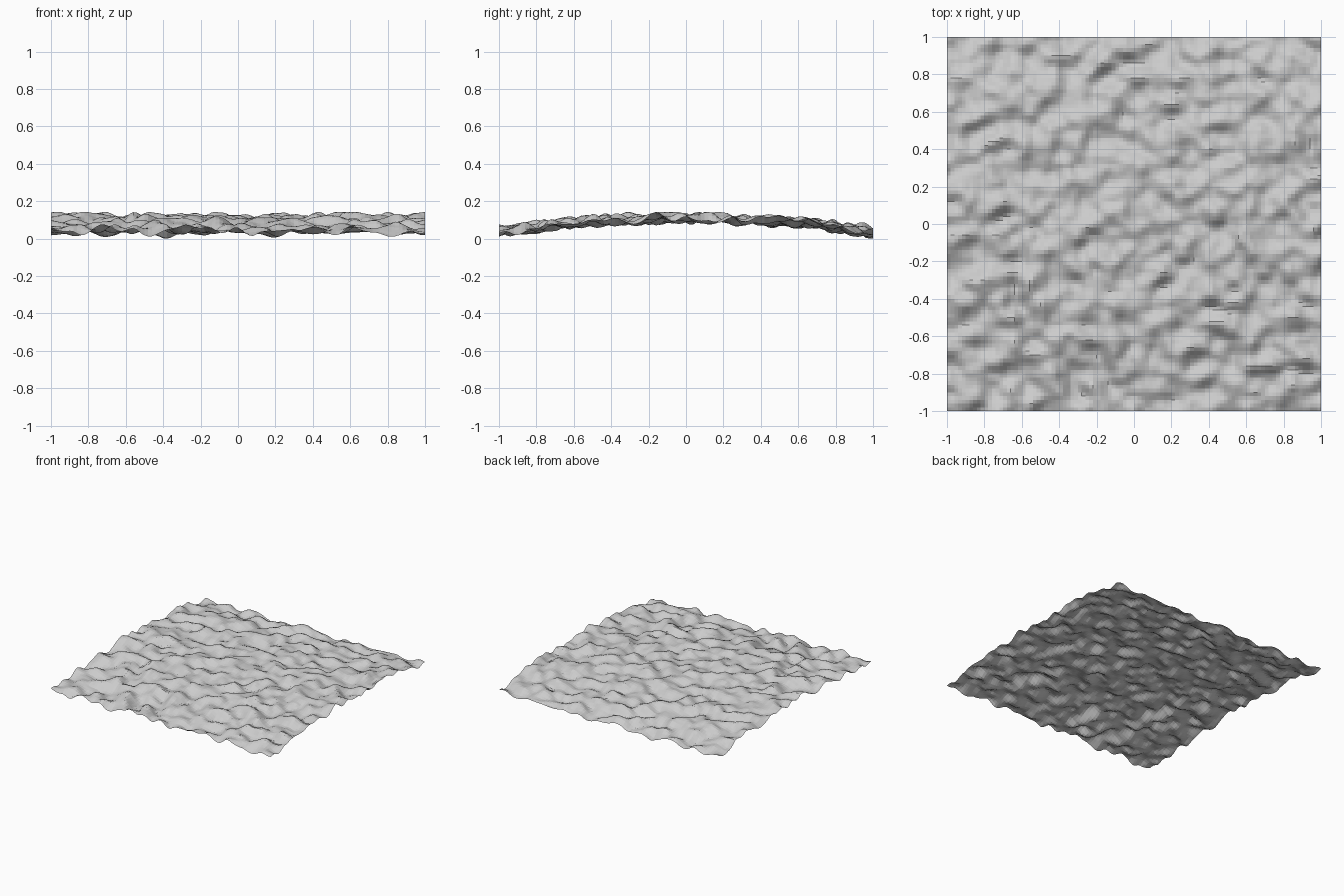
import bpy, bmesh
from mathutils import noise, Vector

if "Cube" in bpy.data.objects:
    bpy.data.objects.remove(bpy.data.objects["Cube"])

N = 100          # grid cells per side
RIPPLE = 0.045   # ripple height
CROWN = 0.072    # rise of the middle over the front and back edges
TOP = 0.156      # highest point
MIDDLE = 0.124   # mean height along the crown


def height(x, y):
    # gentle arch along y plus evenly scattered ripples
    ripple = noise.noise(Vector((x * 9.3 + 3.1, y * 10.7 + 7.7, 0.4)))
    fine = noise.noise(Vector((x * 19 + 1.7, y * 19 + 2.3, 5.2)))
    bump = max(-0.9, min(0.9, 1.15 * ripple + 0.15 * fine))
    return max(0, min(TOP, MIDDLE - CROWN * y * y + RIPPLE * bump))


# rippled ground sheet, with flat facets
bm = bmesh.new()
bmesh.ops.create_grid(bm, x_segments=N, y_segments=N, size=1)
for v in bm.verts:
    v.co.z = height(v.co.x, v.co.y)

# rest the lowest point on z = 0
low = min(v.co.z for v in bm.verts)
for v in bm.verts:
    v.co.z -= low

mesh = bpy.data.meshes.new("rippled_ground")
bm.to_mesh(mesh)
bm.free()
ground = bpy.data.objects.new("rippled_ground", mesh)
bpy.context.collection.objects.link(ground)
